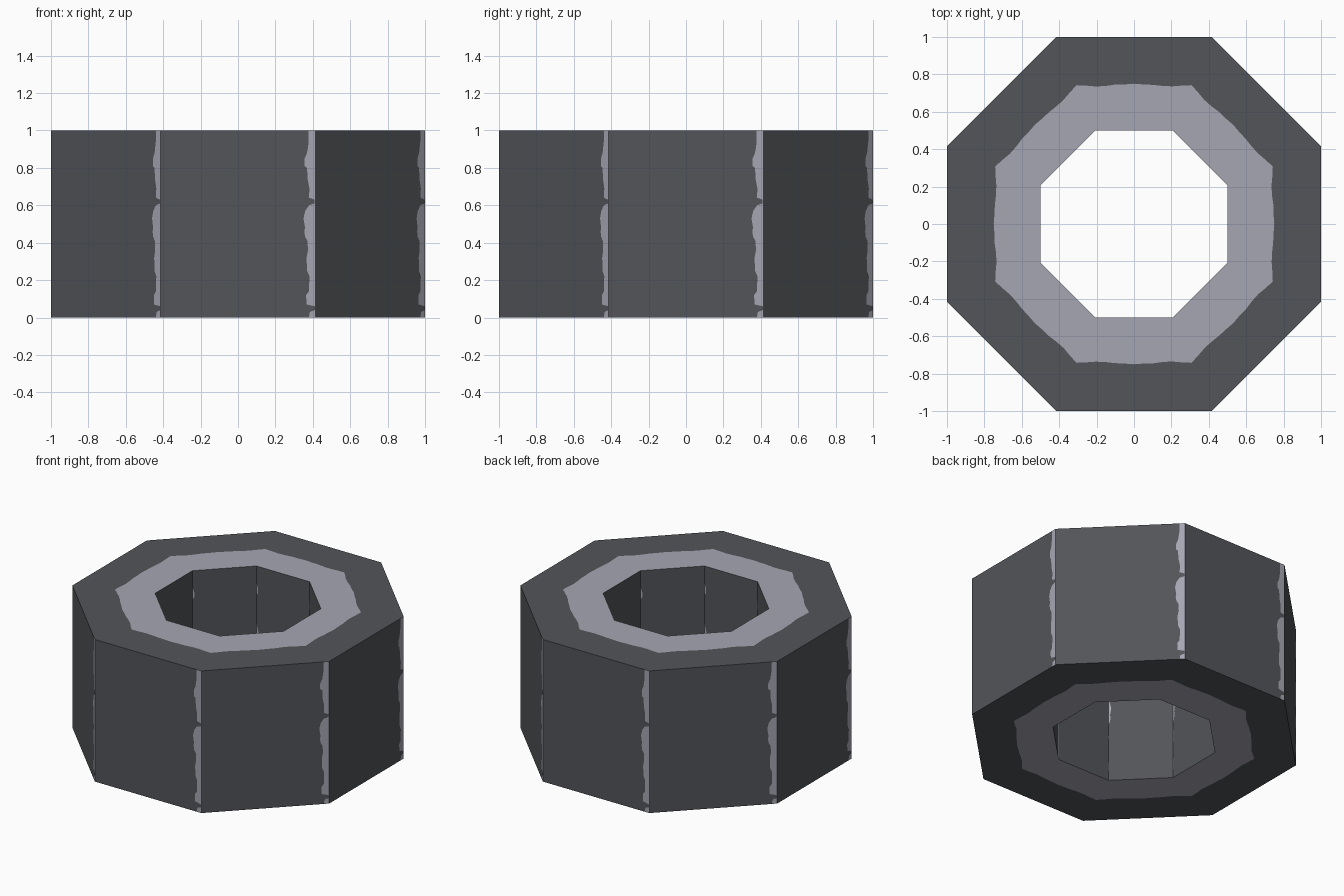
import bpy, bmesh, math
from mathutils import Vector

if "Cube" in bpy.data.objects:
    bpy.data.objects.remove(bpy.data.objects["Cube"])

SIDES = 8
HEIGHT = 1.0
OUTER, INNER, BAND = 1.0, 0.5, 0.742   # apothems

# (height, width) of the worn strip beside each outer edge
WEAR = [(0, .035), (.03, .03), (.04, .002), (.06, .004), (.07, .048), (.12, .05),
        (.14, .035), (.22, .032), (.25, .045), (.32, .048), (.36, .04), (.41, .043),
        (.43, .055), (.46, .06), (.48, .056), (.53, .064), (.57, .055), (.6, .035),
        (.61, .004), (.63, .004), (.64, .035), (.69, .032), (.74, .042), (.8, .045),
        (.81, .058), (.85, .058), (.88, .045), (.94, .036), (1, .036)]
# small wobble of the painted band along each side
WOBBLE = [0, -.002, -.006, -.004, .002, .004, .008, .004, .003, -.004, -.007, -.002]


def material(name, color):
    m = bpy.data.materials.new(name)
    m.diffuse_color = (*color, 1)
    m.use_nodes = True
    m.node_tree.nodes["Principled BSDF"].inputs["Base Color"].default_value = m.diffuse_color
    return m


def corner(apothem, i):
    a = math.radians(-90) + math.pi / SIDES * (2 * i - 1)
    r = apothem / math.cos(math.pi / SIDES)
    return Vector((r * math.cos(a), r * math.sin(a), 0))


bm = bmesh.new()


def face(points, mat, flip=False):
    pts = points[::-1] if flip else points
    bm.faces.new([bm.verts.new(p) for p in pts]).material_index = mat


def at(p, z):
    return Vector((p.x, p.y, z))


# Side walls: plain panel plus worn strip at the end of each panel
def wall(apothem, i, shave, flip):
    a, b = corner(apothem, i), corner(apothem, i + 1)
    d = (b - a).normalized()
    for (z0, w0), (z1, w1) in zip(WEAR, WEAR[1:]):
        p0 = b - d * max(w0 - shave, .0005)
        p1 = b - d * max(w1 - shave, .0005)
        face([at(a, z0), at(p0, z0), at(p1, z1), at(a, z1)], 0, flip)
        face([at(p0, z0), at(b, z0), at(b, z1), at(p1, z1)], 1, flip)


# Top and bottom: light inner band and dark outer band with a rough border
def cap(i, z, flip):
    n = len(WOBBLE)
    out = (corner(1, i) + corner(1, i + 1)).normalized()
    for k in range(n):
        def pt(apothem, j, rough=False):
            p = corner(apothem, i).lerp(corner(apothem, i + 1), j / n)
            return at(p + out * (WOBBLE[j % n] if rough else 0), z)
        m0, m1 = pt(BAND, k, True), pt(BAND, k + 1, True)
        if k == 0:
            m0 = pt(BAND, 0)
        if k == n - 1:
            m1 = pt(BAND, n)
        face([pt(INNER, k), m0, m1, pt(INNER, k + 1)], 1, flip)
        face([m0, pt(OUTER, k), pt(OUTER, k + 1), m1], 0, flip)


for i in range(SIDES):
    wall(OUTER, i, 0, False)
    wall(INNER, i, .046, True)
    cap(i, HEIGHT, False)
    cap(i, 0, True)

bmesh.ops.remove_doubles(bm, verts=bm.verts, dist=1e-5)
mesh = bpy.data.meshes.new("octagonal_ring")
bm.to_mesh(mesh)
bm.free()
mesh.materials.append(material("dark grey", (.085, .09, .1)))
mesh.materials.append(material("worn light grey", (.38, .38, .45)))
ring = bpy.data.objects.new("octagonal_ring", mesh)
bpy.context.collection.objects.link(ring)
